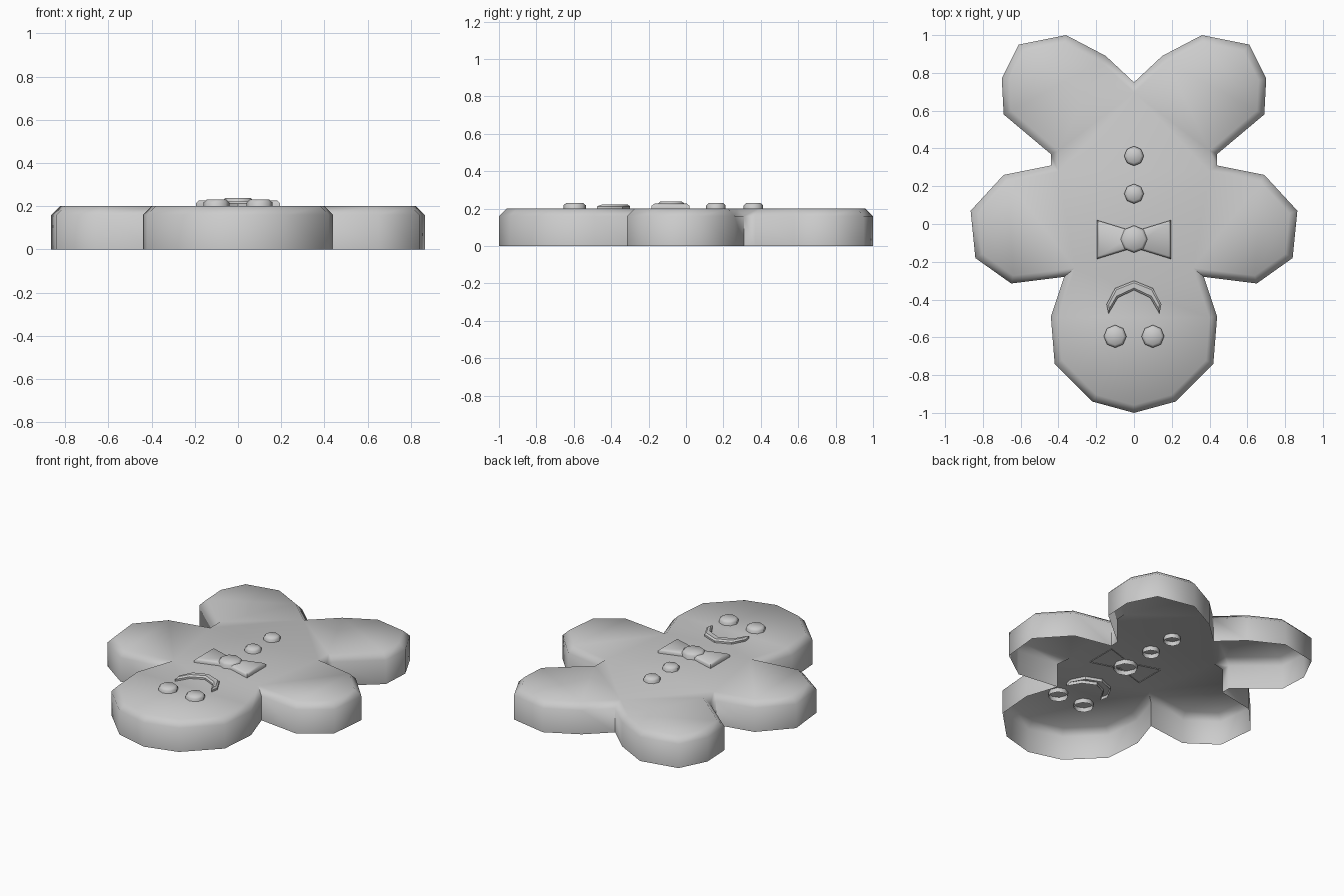
import bpy
import bmesh
from math import cos, sin, pi, radians

cube = bpy.data.objects.get("Cube")
if cube:
    bpy.data.objects.remove(cube)

grey = bpy.data.materials.new("plain grey")
grey.use_nodes = True
colour = (0.6, 0.6, 0.6, 1)
grey.diffuse_color = colour
grey.node_tree.nodes["Principled BSDF"].inputs["Base Color"].default_value = colour


def mirrored(half):
    """Close a half outline, given from +y to -y, across x = 0."""
    return half + [(-x, y) for x, y in reversed(half) if x > 0]


def octagon(cx, cy, r):
    return [(cx + r * cos(i * pi / 4), cy + r * sin(i * pi / 4)) for i in range(8)]


def open_shell(name, outline, bottom, top, bevel, angle=60):
    """Upside-down tray: walls, sloped rim and top, with no underside."""
    bm = bmesh.new()
    shoulder = top - bevel
    low = [bm.verts.new((x, y, bottom)) for x, y in outline]
    high = [bm.verts.new((x, y, shoulder)) for x, y in outline]
    for i in range(len(outline)):
        j = (i + 1) % len(outline)
        bm.faces.new((low[i], low[j], high[j], high[i]))
    cap = bm.faces.new(high)
    bmesh.ops.recalc_face_normals(bm, faces=bm.faces[:])
    if cap.normal.z < 0:
        bmesh.ops.reverse_faces(bm, faces=bm.faces[:])
    bmesh.ops.inset_region(bm, faces=[cap], thickness=bevel, use_even_offset=True)
    for v in cap.verts:
        v.co.z = top
    bmesh.ops.triangulate(bm, faces=[cap])
    mesh = bpy.data.meshes.new(name)
    bm.to_mesh(mesh)
    bm.free()
    mesh.materials.append(grey)
    obj = bpy.data.objects.new(name, mesh)
    bpy.context.collection.objects.link(obj)
    bpy.ops.object.select_all(action="DESELECT")
    obj.select_set(True)
    bpy.context.view_layer.objects.active = obj
    bpy.ops.object.shade_smooth_by_angle(angle=radians(angle))
    return obj


# Biscuit body: legs, arms and head in one outline
open_shell("body", mirrored([
    (0, 0.75), (0.15, 0.89), (0.36, 1.0), (0.61, 0.95), (0.70, 0.77), (0.69, 0.58),
    (0.44, 0.37), (0.44, 0.31), (0.69, 0.26), (0.865, 0.07), (0.84, -0.18),
    (0.65, -0.315), (0.37, -0.28), (0.44, -0.49), (0.42, -0.74), (0.22, -0.94),
    (0, -1.0)]), 0, 0.2, 0.04)

# Round icing: buttons, eyes and bow knot
for name, x, y, r, top in [
        ("lower_button", 0, 0.36, 0.052, 0.23), ("upper_button", 0, 0.16, 0.052, 0.23),
        ("left_eye", 0.1, -0.595, 0.06, 0.23), ("right_eye", -0.1, -0.595, 0.06, 0.23),
        ("bow_knot", 0, -0.08, 0.072, 0.238)]:
    open_shell(name, octagon(x, y, r), 0.17, top, 0.013)

# Bow tie
open_shell("bow", mirrored([(0, -0.04), (0.195, 0.02), (0.195, -0.185), (0, -0.125)]),
           0.195, 0.226, 0.012)

# Smiling mouth
open_shell("mouth", mirrored([(0, -0.30), (0.10, -0.34), (0.145, -0.425),
                              (0.135, -0.475), (0.085, -0.39), (0, -0.35)]),
           0.18, 0.222, 0.01, 40)
